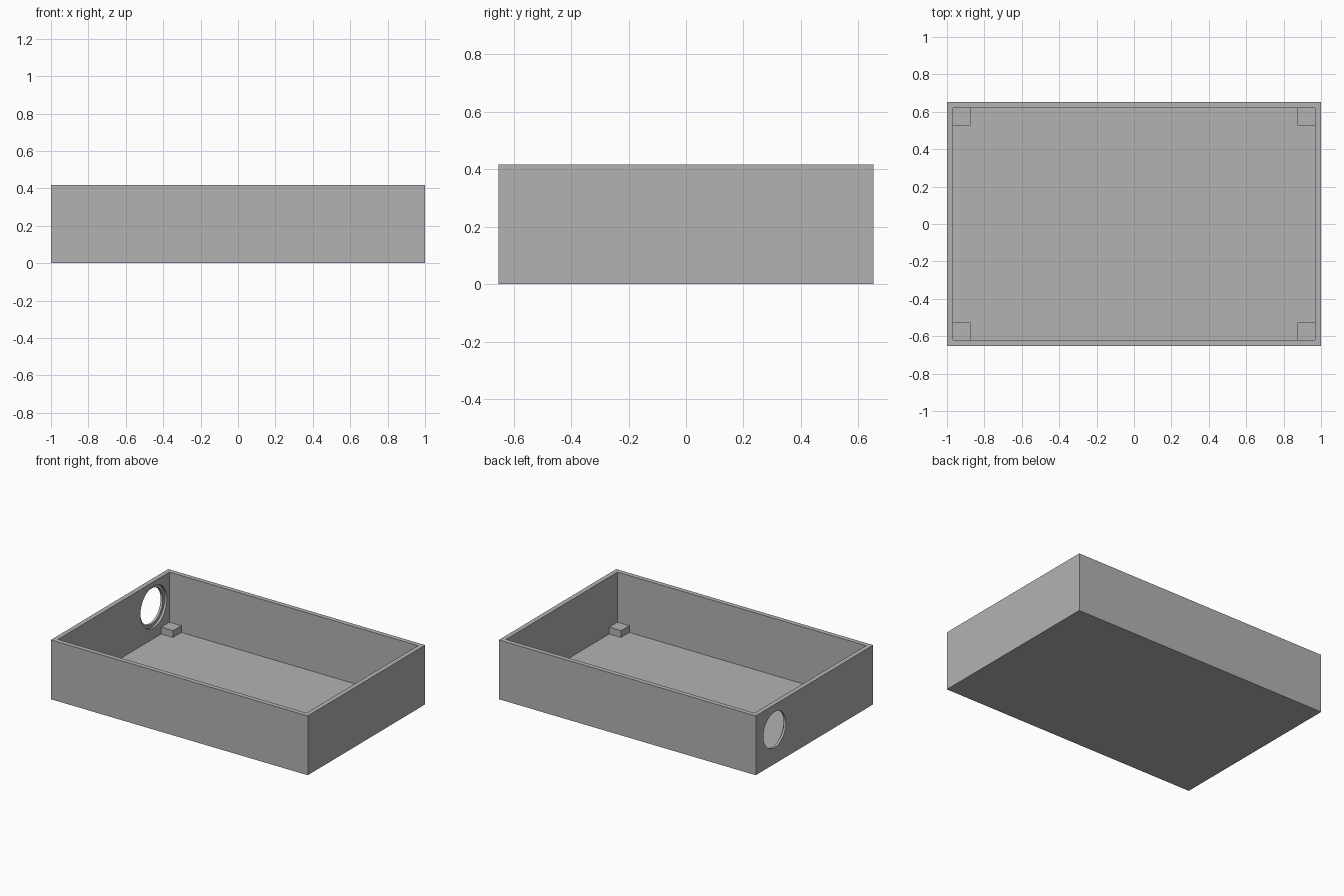
import bpy
import math

LENGTH, WIDTH, HEIGHT = 2.0, 1.305, 0.417
WALL, FLOOR = 0.033, 0.017
POST, POST_TOP = 0.092, 0.065

cube = bpy.data.objects.get("Cube")
if cube:
    bpy.data.objects.remove(cube, do_unlink=True)

grey = bpy.data.materials.new("plain grey")
grey.use_nodes = True
colour = (0.45, 0.45, 0.45, 1)
grey.diffuse_color = colour
grey.node_tree.nodes["Principled BSDF"].inputs["Base Color"].default_value = colour


def box(name, low, high):
    """Box between two opposite corners."""
    bpy.ops.mesh.primitive_cube_add(size=1)
    ob = bpy.context.object
    ob.name = name
    ob.location = [(a + b) / 2 for a, b in zip(low, high)]
    ob.scale = [b - a for a, b in zip(low, high)]
    bpy.ops.object.transform_apply(location=True, rotation=False, scale=True)
    ob.data.materials.append(grey)
    return ob


def cut(ob, cutter):
    """Subtract the cutter from the object, then discard it."""
    cutter.hide_render = True
    mod = ob.modifiers.new("cut", "BOOLEAN")
    mod.operation = "DIFFERENCE"
    mod.solver = "EXACT"
    mod.object = cutter
    bpy.context.view_layer.objects.active = ob
    bpy.ops.object.modifier_apply(modifier=mod.name)
    bpy.data.objects.remove(cutter, do_unlink=True)


def bore(radius, start, end):
    """Cylinder along x, for the cable hole in the side wall."""
    bpy.ops.mesh.primitive_cylinder_add(
        vertices=64, radius=radius, depth=end - start,
        location=((start + end) / 2, 0.443, 0.24), rotation=(0, math.pi / 2, 0))
    ob = bpy.context.object
    ob.data.materials.append(grey)
    return ob


# Open tray: outer block with its inside hollowed out
hx, hy = LENGTH / 2, WIDTH / 2
ix, iy = hx - WALL, hy - WALL
tray = box("tray", (-hx, -hy, 0), (hx, hy, HEIGHT))
cut(tray, box("hollow", (-ix, -iy, FLOOR), (ix, iy, HEIGHT + 0.1)))

# Round hole with a wider recess on the inner side
cut(tray, bore(0.125, -hx - 0.1, -ix + 0.05))
cut(tray, bore(0.147, -hx + WALL / 2, -ix + 0.05))
bpy.ops.object.select_all(action="DESELECT")
tray.select_set(True)
bpy.context.view_layer.objects.active = tray
bpy.ops.object.shade_smooth_by_angle(angle=math.radians(30))

# Corner posts standing on the floor
for sx, side in ((-1, "right"), (1, "left")):
    for sy, end in ((-1, "front"), (1, "back")):
        xs = sorted((sx * ix, sx * (ix - POST)))
        ys = sorted((sy * iy, sy * (iy - POST)))
        box(f"{end}_{side}_post", (xs[0], ys[0], FLOOR), (xs[1], ys[1], POST_TOP))
